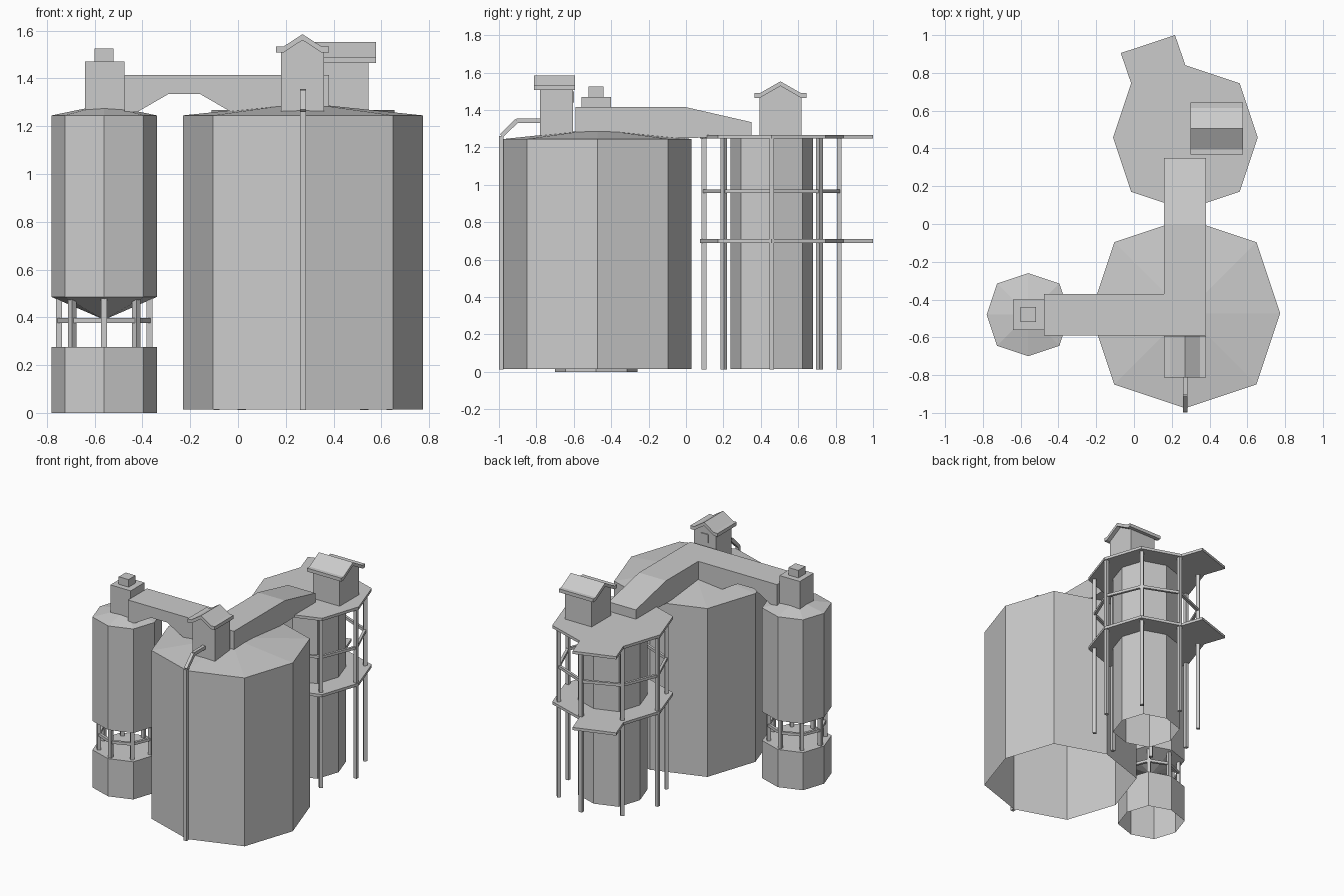
import bpy, bmesh, math
from mathutils import Vector, Matrix

if "Cube" in bpy.data.objects:
    bpy.data.objects.remove(bpy.data.objects["Cube"])

grey = bpy.data.materials.new("concrete grey")
grey.diffuse_color = (0.6, 0.6, 0.6, 1)
grey.use_nodes = True
grey.node_tree.nodes["Principled BSDF"].inputs["Base Color"].default_value = grey.diffuse_color


def finish(name, bm):
    bmesh.ops.recalc_face_normals(bm, faces=bm.faces)
    me = bpy.data.meshes.new(name)
    bm.to_mesh(me)
    bm.free()
    me.materials.append(grey)
    ob = bpy.data.objects.new(name, me)
    bpy.context.collection.objects.link(ob)
    return ob


def prism(name, pts, axis, lo, hi):
    """Extrude a 2D outline along an axis; pts use the two other axes in order."""
    def place(p, d):
        v = list(p)
        v.insert("xyz".index(axis), d)
        return v
    bm = bmesh.new()
    f = bm.faces.new([bm.verts.new(place(p, lo)) for p in pts])
    ext = bmesh.ops.extrude_face_region(bm, geom=[f])["geom"]
    shift = Vector(place((0, 0), hi - lo))
    bmesh.ops.translate(bm, vec=shift, verts=[v for v in ext if isinstance(v, bmesh.types.BMVert)])
    return finish(name, bm)


def box(name, x0, x1, y0, y1, z0, z1):
    return prism(name, [(x0, y0), (x1, y0), (x1, y1), (x0, y1)], "z", z0, z1)


def octagon(cx, cy, r, diag=0.75):
    pts = []
    for i in range(8):
        a = i * math.pi / 4
        k = r if i % 2 == 0 else r * diag * math.sqrt(2)
        pts.append((cx + k * math.cos(a), cy + k * math.sin(a)))
    return pts


def shell(name, cx, cy, rings):
    """Stacked octagon rings (radius, z); radius 0 closes to a point."""
    bm = bmesh.new()
    prev = None
    for r, z in rings:
        if r:
            cur = [bm.verts.new((x, y, z)) for x, y in octagon(cx, cy, r)]
        else:
            cur = [bm.verts.new((cx, cy, z))] * 8
        if prev:
            for i in range(8):
                q = [prev[i], prev[(i + 1) % 8], cur[(i + 1) % 8], cur[i]]
                bm.faces.new(list(dict.fromkeys(q)))
        prev = cur
    return finish(name, bm)


def beam(name, a, b, w, h=None, turn=0.0):
    """Square bar from a to b."""
    a, b = Vector(a), Vector(b)
    d = b - a
    bm = bmesh.new()
    bmesh.ops.create_cube(bm, size=1)
    bmesh.ops.scale(bm, vec=(w, h or w, d.length), verts=bm.verts)
    if abs(d.z) > 0.99 * d.length:
        rot = Matrix.Rotation(turn, 3, "Z")
    else:
        side = d.cross(Vector((0, 0, 1))).normalized()
        up = side.cross(d).normalized()
        rot = Matrix((side, up, d.normalized())).transposed()
    bmesh.ops.transform(bm, matrix=Matrix.Translation((a + b) / 2) @ rot.to_4x4(), verts=bm.verts)
    return finish(name, bm)


def frame(name, cx, cy, r, z0, z1, ring_z):
    """Eight posts joined by one ring of rails."""
    pts = octagon(cx, cy, r, math.sqrt(0.5))
    for i, (x, y) in enumerate(pts):
        beam(name + "_post", (x, y, z0), (x, y, z1), 0.025, turn=i * math.pi / 4)
        nx, ny = pts[(i + 1) % 8]
        beam(name + "_rail", (x, y, ring_z), (nx, ny, ring_z), 0.018, 0.02)


def headhouse(name, axis, c, half_wall, knee, outer, peak, eave, wall, roof, base):
    """Gabled hut with a thick roof whose eaves flare out flat."""
    t = 0.025
    top = [(c - outer, eave), (c - knee, eave), (c, peak), (c + knee, eave), (c + outer, eave)]
    prism(name + "_roof", top + [(p, z - t) for p, z in reversed(top)], axis, *roof)
    prism(name + "_walls", [(c - half_wall, base), (c + half_wall, base), (c + half_wall, eave - t),
                            (c, peak - t), (c - half_wall, eave - t)], axis, *wall)


# Large silo, open underneath
shell("large_silo", 0.272, -0.473, [(0.502, 0.015), (0.502, 1.245), (0.1, 1.287), (0, 1.292)])

# Small raised silo with hopper, frame and base drum
SX, SY = -0.56, -0.48
shell("small_silo", SX, SY, [(0, 0.39), (0.22, 0.485), (0.22, 1.245), (0.07, 1.276), (0, 1.28)])
shell("small_silo_base", SX, SY, [(0.22, 0), (0.22, 0.275), (0, 0.275)])
frame("small_silo", SX, SY, 0.19, 0.27, 0.48, 0.387)
box("small_silo_hatch", -0.64, -0.475, -0.56, -0.40, 1.25, 1.47)
box("small_silo_vent", -0.60, -0.52, -0.52, -0.44, 1.47, 1.525)

# Back silo with two platforms and scaffold
BX, BY = 0.272, 0.458
shell("back_silo", BX, BY, [(0.22, 0.015), (0.22, 1.25)])
frame("scaffold", BX, BY, 0.362, 0.012, 1.25, 0.965)
deck = octagon(BX, BY, 0.383)
deck[3:3] = [(0.217, 1.0), (-0.07, 0.905)]
for z in (0.69, 1.247):
    prism("platform", deck, "z", z, z + 0.02)

# Covered conveyor bridges
prism("side_bridge", [(-0.476, 1.415), (-0.476, 1.255), (-0.42, 1.26), (-0.29, 1.335), (-0.16, 1.335),
                      (-0.03, 1.26), (0.16, 1.26), (0.16, 1.415)], "y", -0.59, -0.37)
prism("back_bridge", [(-0.59, 1.255), (-0.59, 1.415), (0, 1.415), (0.35, 1.335),
                      (0.35, 1.262), (0.02, 1.25)], "x", 0.16, 0.38)

# Headhouses
headhouse("front_headhouse", "y", 0.27, 0.09, 0.08, 0.11, 1.585, 1.533, (-0.78, -0.605), (-0.813, -0.593), 1.25)
headhouse("back_headhouse", "x", 0.505, 0.112, 0.11, 0.138, 1.553, 1.49, (0.33, 0.547), (0.30, 0.577), 1.26)
box("front_headhouse_window", 0.24, 0.30, -0.606, -0.598, 1.44, 1.50)

# Down pipe on the front of the large silo
path = [(0.272, -0.987, 0.012), (0.272, -0.987, 1.262), (0.272, -0.905, 1.343), (0.272, -0.77, 1.343)]
for a, b in zip(path, path[1:]):
    beam("down_pipe", a, b, 0.024)
